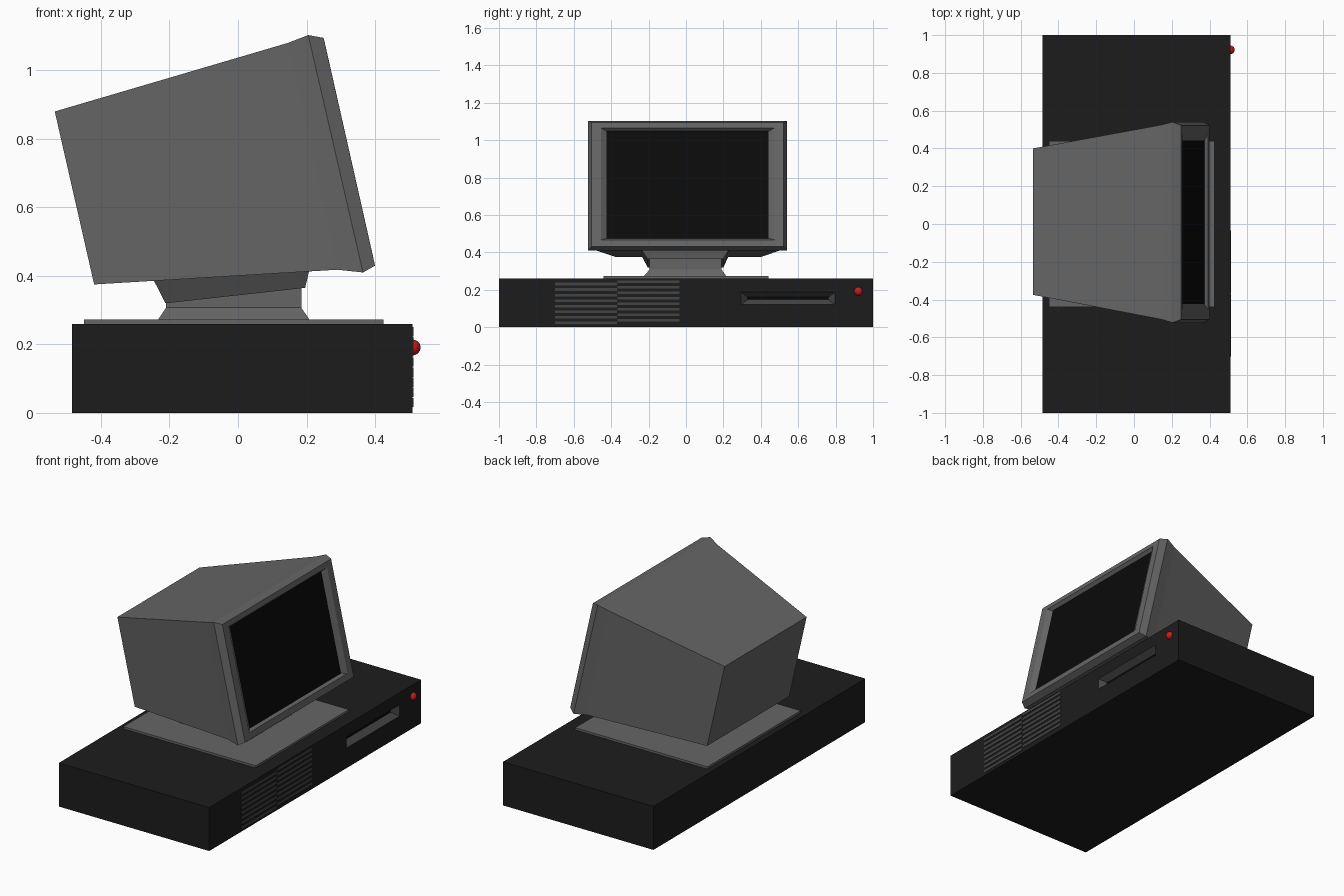
import bpy, bmesh
from mathutils import Vector

if "Cube" in bpy.data.objects:
    bpy.data.objects.remove(bpy.data.objects["Cube"])


def material(name, r, g, b):
    m = bpy.data.materials.new(name)
    m.diffuse_color = (r, g, b, 1)
    m.use_nodes = True
    m.node_tree.nodes["Principled BSDF"].inputs["Base Color"].default_value = m.diffuse_color
    return m


GREY = material("grey_plastic", 0.13, 0.13, 0.13)
DARK = material("dark_plastic", 0.012, 0.012, 0.012)
GLASS = material("black_glass", 0.003, 0.003, 0.003)
SLAT = material("slat_grey", 0.06, 0.06, 0.06)
RED = material("red_light", 0.6, 0.01, 0.01)


def finish(name, bm, mats):
    bmesh.ops.recalc_face_normals(bm, faces=bm.faces)
    me = bpy.data.meshes.new(name)
    bm.to_mesh(me)
    bm.free()
    for m in mats:
        me.materials.append(m)
    ob = bpy.data.objects.new(name, me)
    bpy.context.collection.objects.link(ob)
    return ob


def loft(name, rings, mats, bands=None):
    """Each ring is two (x, z) points swept from y0 to y1; bands give material slots."""
    bm = bmesh.new()
    loops = []
    for (xa, za), (xb, zb), y0, y1 in rings:
        loops.append([bm.verts.new(c) for c in
                      ((xa, y0, za), (xa, y1, za), (xb, y1, zb), (xb, y0, zb))])
    bands = bands or [0] * len(rings)
    bm.faces.new(loops[0])
    for k, (a, b) in enumerate(zip(loops, loops[1:])):
        for i in range(4):
            j = (i + 1) % 4
            bm.faces.new((a[i], a[j], b[j], b[i])).material_index = bands[k]
    bm.faces.new(loops[-1]).material_index = bands[-1]
    return finish(name, bm, mats)


def upright(x, z0, z1, y0, y1):
    return ((x, z1), (x, z0), y0, y1)


def level(z, x0, x1, y0, y1):
    return ((x0, z), (x1, z), y0, y1)


# Computer case with the tapered disk slot sunk into its front
loft("computer_case", [
    upright(-0.485, 0, 0.26, -1, 1),
    upright(0.51, 0, 0.26, -1, 1),
    upright(0.51, 0.12, 0.187, 0.295, 0.797),
    upright(0.475, 0.147, 0.16, 0.33, 0.762),
], [DARK, SLAT, GLASS], [0, 0, 1, 2])

# Two staggered banks of vent slats
bm = bmesh.new()
for y, z_start in ((-0.535, 0.024), (-0.2, 0.037)):
    for i in range(8):
        vs = bmesh.ops.create_cube(bm, size=1)["verts"]
        bmesh.ops.scale(bm, vec=(0.01, 0.333, 0.014), verts=vs)
        bmesh.ops.translate(bm, vec=Vector((0.508, y, z_start + i * 0.0295)), verts=vs)
finish("vent_slats", bm, [SLAT])

# Power light
bm = bmesh.new()
bmesh.ops.create_uvsphere(bm, u_segments=24, v_segments=12, radius=0.023)
bmesh.ops.translate(bm, vec=(0.51, 0.922, 0.191), verts=bm.verts)
for f in bm.faces:
    f.smooth = True
finish("power_light", bm, [RED])

# Stand: plate, neck and tilting cradle
loft("stand_plate", [level(0.258, -0.45, 0.425, -0.44, 0.44),
                     level(0.273, -0.45, 0.425, -0.44, 0.44)], [GREY])
loft("stand_neck", [
    level(0.27, -0.235, 0.21, -0.228, 0.218),
    level(0.307, -0.21, 0.185, -0.195, 0.19),
    ((-0.21, 0.335), (0.185, 0.375), -0.195, 0.19),
], [GREY])
loft("tilt_cradle", [
    ((-0.212, 0.32), (0.196, 0.365), -0.205, 0.2),
    ((-0.25, 0.395), (0.21, 0.425), -0.245, 0.235),
], [GREY])

# Monitor: tapered shell, bevelled bezel, sunken screen
loft("monitor", [
    ((-0.535, 0.88), (-0.42, 0.375), -0.375, 0.40),
    ((0.145, 1.08), (0.29, 0.418), -0.505, 0.525),
    ((0.205, 1.103), (0.365, 0.41), -0.523, 0.54),
    ((0.25, 1.095), (0.40, 0.43), -0.505, 0.522),
    ((0.257, 1.065), (0.392, 0.467), -0.455, 0.474),
    ((0.241, 1.048), (0.372, 0.475), -0.424, 0.442),
], [GREY, GLASS], [0, 0, 0, 0, 0, 1])
